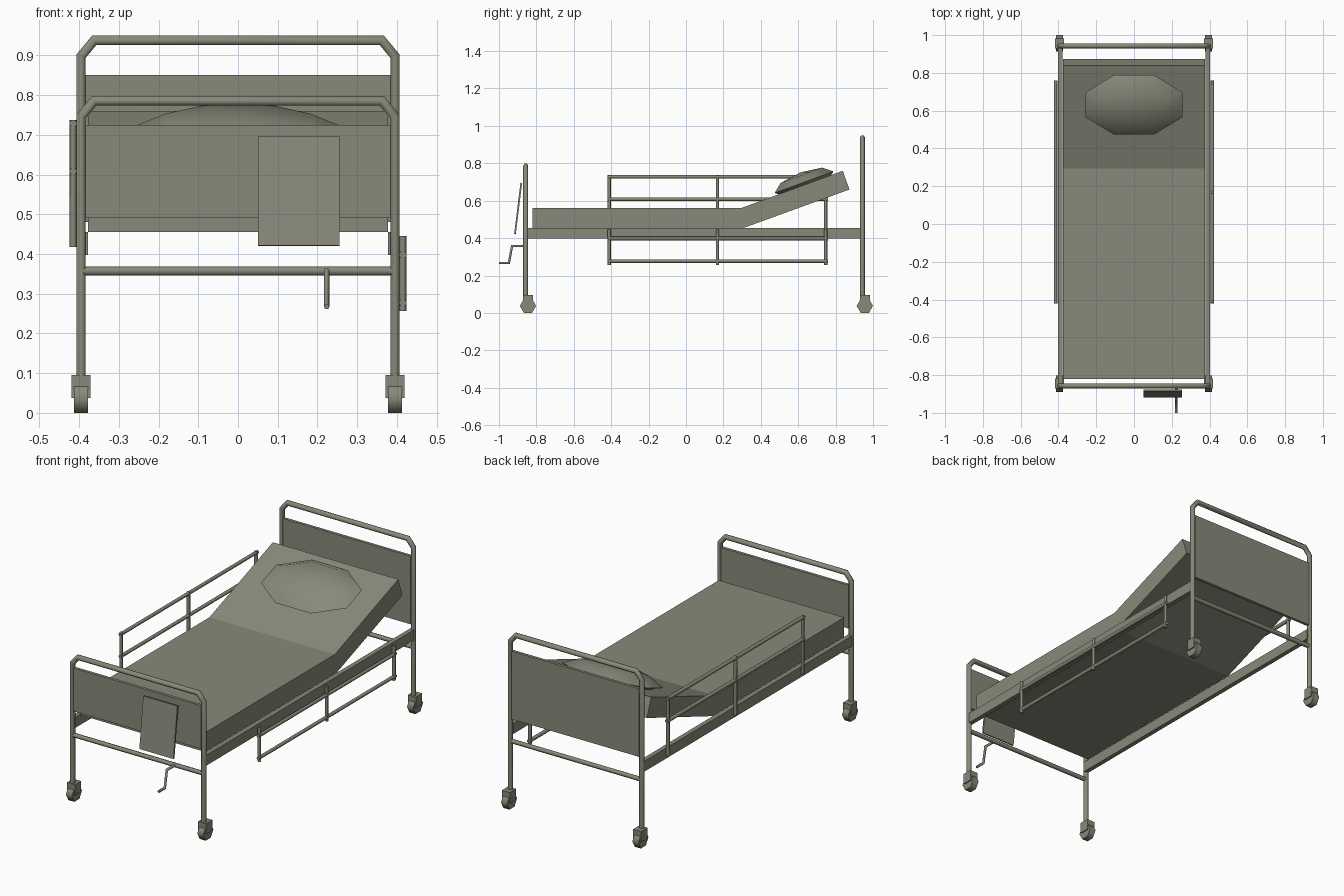
import bpy, bmesh, math
from mathutils import Matrix, Vector

if "Cube" in bpy.data.objects:
    bpy.data.objects.remove(bpy.data.objects["Cube"])

mat = bpy.data.materials.new("olive grey")
mat.diffuse_color = (0.25, 0.25, 0.195, 1)
mat.use_nodes = True
mat.node_tree.nodes["Principled BSDF"].inputs["Base Color"].default_value = mat.diffuse_color


def finish(name, bm, smooth=None):
    bmesh.ops.recalc_face_normals(bm, faces=bm.faces)
    me = bpy.data.meshes.new(name)
    bm.to_mesh(me)
    bm.free()
    me.materials.append(mat)
    ob = bpy.data.objects.new(name, me)
    bpy.context.collection.objects.link(ob)
    if smooth:
        bpy.ops.object.select_all(action='DESELECT')
        ob.select_set(True)
        bpy.context.view_layer.objects.active = ob
        bpy.ops.object.shade_smooth_by_angle(angle=math.radians(smooth))
    return ob


def box(name, lo, hi, rot_x=0.0):
    lo, hi = Vector(lo), Vector(hi)
    bm = bmesh.new()
    bmesh.ops.create_cube(bm, size=1, matrix=Matrix.Translation((lo + hi) / 2)
                          @ Matrix.Rotation(rot_x, 4, 'X')
                          @ Matrix.Diagonal((*(hi - lo), 1)))
    return finish(name, bm)


def tube(name, pts, r, sides=6):
    """Capped, mitred tube along a planar path."""
    P = [Vector(p) for p in pts]
    d = [(b - a).normalized() for a, b in zip(P, P[1:])]
    side = d[0].cross(d[1]) if len(d) > 1 else d[0].orthogonal()
    side.normalize()
    bm = bmesh.new()
    rings = []
    for i, p in enumerate(P):
        a, b = d[max(i - 1, 0)], d[min(i, len(d) - 1)]
        t = (a + b).normalized()
        up = side.cross(t) / t.dot(a)      # widen at the mitre
        rings.append([bm.verts.new(p + r * (math.cos(w) * side + math.sin(w) * up))
                      for w in (math.tau * k / sides for k in range(sides))])
    for A, B in zip(rings, rings[1:]):
        for k in range(sides):
            j = (k + 1) % sides
            bm.faces.new((A[k], A[j], B[j], B[k]))
    bm.faces.new(rings[0])
    bm.faces.new(rings[-1])
    return finish(name, bm, 65)


# head and foot ends: bent tube, panel, cross bar, casters
X = 0.395
for end, y, cy, top, p0, p1 in (("head", 0.943, 0.956, 0.938, 0.48, 0.85),
                                ("foot", -0.857, -0.845, 0.786, 0.49, 0.725)):
    tube(end + "_frame", [(-X, y, 0.08), (-X, y, top - 0.04), (-X + 0.033, y, top),
                          (X - 0.033, y, top), (X, y, top - 0.04), (X, y, 0.08)], 0.0135)
    box(end + "_panel", (-0.384, y - 0.008, p0), (0.384, y + 0.008, p1))
    tube(end + "_cross_bar", [(-X, y, 0.357), (X, y, 0.357)], 0.012)
    for s, tag in ((-1, "left"), (1, "right")):
        x = s * X
        box(f"{end}_{tag}_caster_fork", (x - 0.024, cy - 0.027, 0.037), (x + 0.024, cy + 0.027, 0.096))
        bm = bmesh.new()
        bmesh.ops.create_cone(bm, cap_ends=True, segments=6, radius1=0.0435, radius2=0.0435,
                              depth=0.036, matrix=Matrix.Translation((x, cy, 0.0377))
                              @ Matrix.Rotation(math.pi / 2, 4, 'Y') @ Matrix.Rotation(math.pi / 2, 4, 'Z'))
        # put a flat side on the floor
        if min(v.co.z for v in bm.verts) < -0.003:
            bmesh.ops.rotate(bm, verts=bm.verts, cent=(x, cy, 0.0377),
                             matrix=Matrix.Rotation(math.pi / 6, 3, 'X'))
        finish(f"{end}_{tag}_caster_wheel", bm, 65)

# side frame rails and guard rails (left raised, right lowered)
for s, tag, bars, z0, z1 in ((-1, "left", (0.608, 0.728), 0.417, 0.737),
                             (1, "right", (0.277, 0.398), 0.257, 0.445)):
    a, b = sorted((s * 0.378, s * 0.403))
    box(tag + "_side_rail", (a, -0.857, 0.398), (b, 0.943, 0.455))
    gx = s * 0.415
    for z in bars:
        tube(tag + "_guard_bar", [(gx, -0.42, z), (gx, 0.76, z)], 0.010)
    for y in (-0.41, 0.168, 0.747):
        tube(tag + "_guard_post", [(gx, y, z0), (gx, y, z1)], 0.009)

# mattress with raised back: side profile extruded across x
profile = [(-0.82, 0.455), (0.31, 0.455), (0.874, 0.66), (0.838, 0.76), (0.293, 0.56), (-0.82, 0.56)]
bm = bmesh.new()
L = [bm.verts.new((-0.377, y, z)) for y, z in profile]
R = [bm.verts.new((0.377, y, z)) for y, z in profile]
for ring in (L, R):                       # raised and flat halves of each side
    bm.faces.new((ring[0], ring[1], ring[4], ring[5]))
    bm.faces.new(ring[1:5])
for i in range(6):
    j = (i + 1) % 6
    bm.faces.new((L[i], L[j], R[j], R[i]))
finish("mattress", bm)

# pillow: flattened low-poly ball lying on the raised back
bm = bmesh.new()
bmesh.ops.create_uvsphere(bm, u_segments=8, v_segments=4, radius=1,
                          matrix=Matrix.Translation((0, 0.631, 0.699))
                          @ Matrix.Rotation(math.radians(20.2), 4, 'X')
                          @ Matrix.Diagonal((0.279, 0.181, 0.056, 1))
                          @ Matrix.Rotation(math.pi / 8, 4, 'Z'))
finish("pillow", bm, 60)

# chart board hanging on the foot end
box("chart_board", (0.05, -0.902, 0.42), (0.255, -0.893, 0.697), math.radians(-7))

# crank handle
tube("crank", [(0.223, -0.85, 0.358), (0.223, -0.93, 0.358),
               (0.223, -0.947, 0.267), (0.223, -1.0, 0.267)], 0.007)
